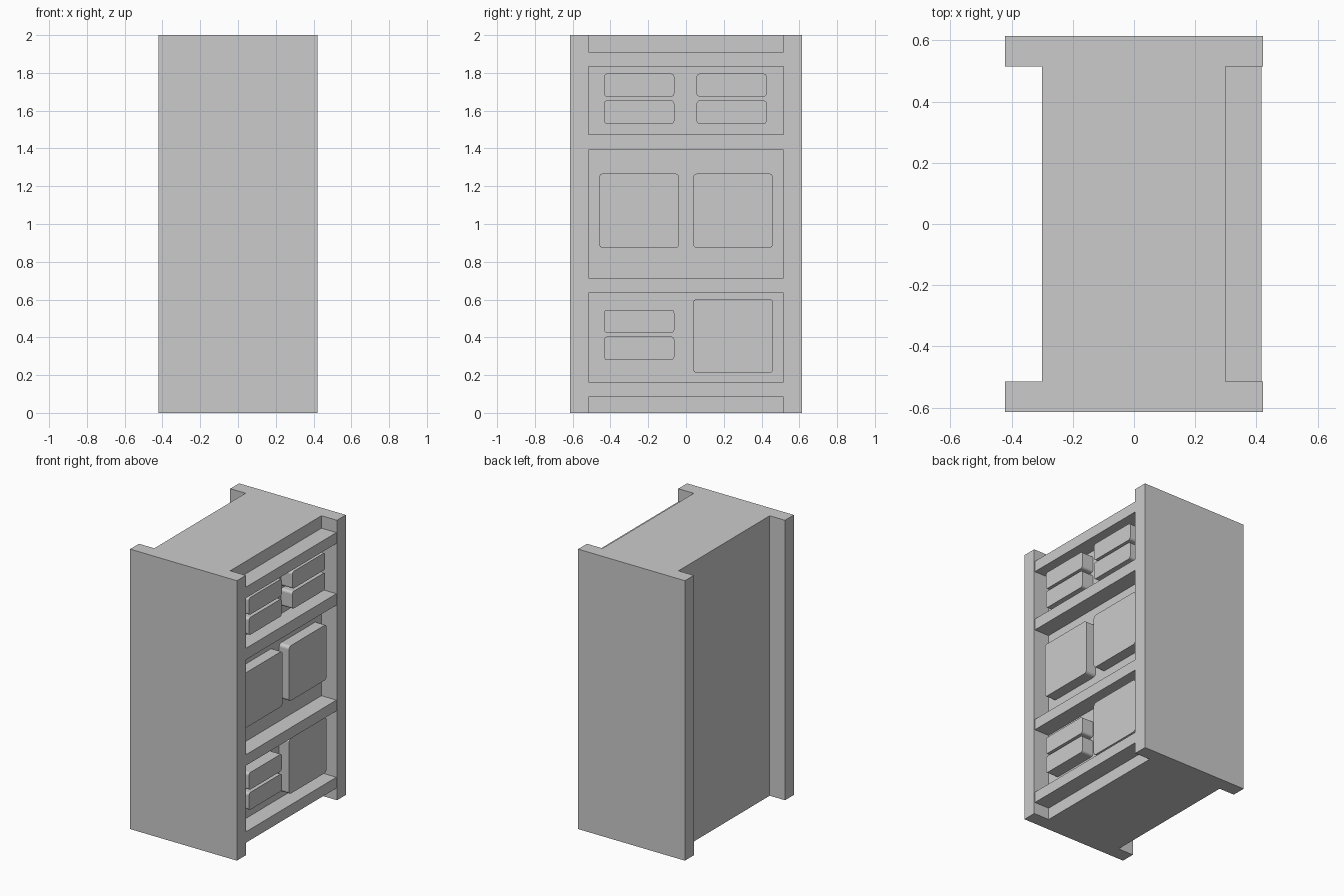
import bpy, bmesh

if "Cube" in bpy.data.objects:
    bpy.data.objects.remove(bpy.data.objects["Cube"])


def box(name, x, y, z, radius=0.0):
    """Box from (min, max) ranges; radius rounds the four edges along x."""
    bm = bmesh.new()
    bmesh.ops.create_cube(bm, size=1.0)
    for v in bm.verts:
        for i, (a, b) in enumerate((x, y, z)):
            v.co[i] = a if v.co[i] < 0 else b
    if radius:
        edges = [e for e in bm.edges
                 if abs(e.verts[0].co.x - e.verts[1].co.x) > 1e-4]
        bmesh.ops.bevel(bm, geom=edges, offset=radius, segments=4,
                        profile=0.5, affect='EDGES')
    bmesh.ops.recalc_face_normals(bm, faces=bm.faces)
    mesh = bpy.data.meshes.new(name)
    bm.to_mesh(mesh)
    bm.free()
    ob = bpy.data.objects.new(name, mesh)
    bpy.context.collection.objects.link(ob)
    return ob


# Central body, joined by side slabs into an H plan
profile = [(-0.422, -0.615), (0.422, -0.615), (0.422, -0.515), (0.299, -0.515),
           (0.299, 0.515), (0.422, 0.515), (0.422, 0.615), (-0.422, 0.615),
           (-0.422, 0.515), (-0.301, 0.515), (-0.301, -0.515), (-0.422, -0.515)]
bm = bmesh.new()
base = bm.faces.new([bm.verts.new((px, py, 0)) for px, py in profile])
top = bmesh.ops.extrude_face_region(bm, geom=[base])["geom"]
for v in top:
    if isinstance(v, bmesh.types.BMVert):
        v.co.z = 2.0
bmesh.ops.recalc_face_normals(bm, faces=bm.faces)
body_mesh = bpy.data.meshes.new("cabinet_body")
bm.to_mesh(body_mesh)
bm.free()
bpy.context.collection.objects.link(bpy.data.objects.new("cabinet_body", body_mesh))

# Shelf rails across the open side
for i, z in enumerate([(0.085, 0.163), (0.636, 0.714), (1.392, 1.474), (1.833, 1.911)]):
    box(f"shelf_rail_{i + 1}", (0.299, 0.417), (-0.515, 0.515), z)

# Large panels
left, right = (-0.461, -0.036), (0.038, 0.461)
for i, (y, z) in enumerate([(left, (0.873, 1.267)), (right, (0.873, 1.267)),
                            (right, (0.21, 0.604))]):
    box(f"large_panel_{i + 1}", (0.299, 0.377), y, z, 0.022)

# Small stacked drawers
left, right = (-0.434, -0.062), (0.056, 0.427)
for i, (y, z) in enumerate([(left, 1.53), (right, 1.53), (left, 0.28)]):
    box(f"lower_drawer_{i + 1}", (0.299, 0.39), y, (z, z + 0.124), 0.017)
    box(f"upper_drawer_{i + 1}", (0.299, 0.39), y, (z + 0.144, z + 0.266), 0.017)
